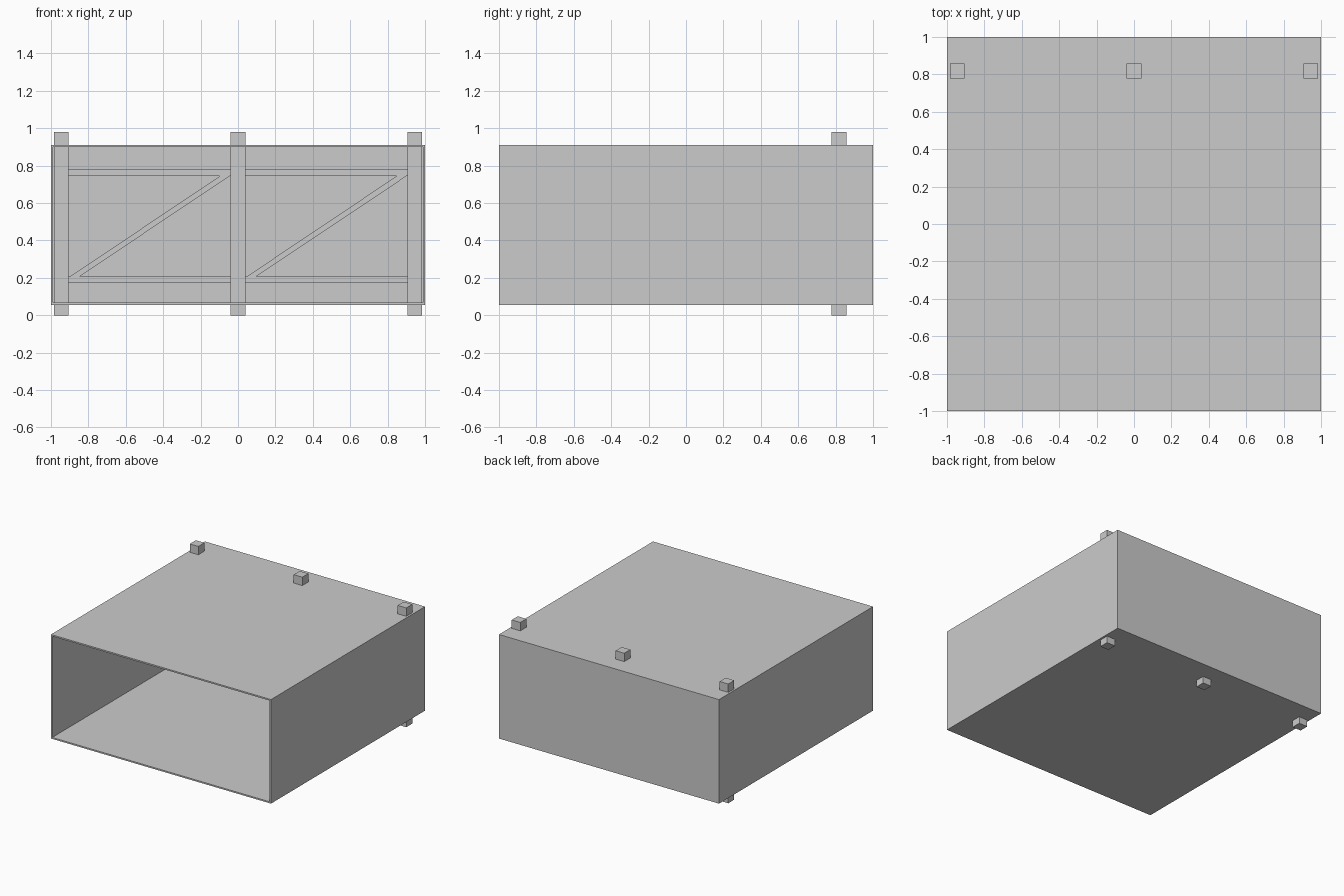
import bpy, bmesh

if "Cube" in bpy.data.objects:
    bpy.data.objects.remove(bpy.data.objects["Cube"])

def prism(name, profile, y0, y1):
    """Extrude an (x, z) outline along y."""
    bm = bmesh.new()
    face = bm.faces.new([bm.verts.new((x, y0, z)) for x, z in profile])
    ext = bmesh.ops.extrude_face_region(bm, geom=[face])
    bmesh.ops.translate(bm, vec=(0, y1 - y0, 0),
                        verts=[v for v in ext["geom"] if isinstance(v, bmesh.types.BMVert)])
    bmesh.ops.recalc_face_normals(bm, faces=bm.faces)
    mesh = bpy.data.meshes.new(name)
    bm.to_mesh(mesh)
    bm.free()
    obj = bpy.data.objects.new(name, mesh)
    bpy.context.collection.objects.link(obj)
    return obj

def box(name, x0, x1, y0, y1, z0, z1):
    return prism(name, [(x0, z0), (x1, z0), (x1, z1), (x0, z1)], y0, y1)

# Open-fronted shell: closed block with the front face removed, walls thickened inward
Z0, Z1, WALL = 0.056, 0.911, 0.012
shell = box("open_front_shell", -1, 1, -1, 1, Z0, Z1)
bm = bmesh.new()
bm.from_mesh(shell.data)
front = [f for f in bm.faces if f.normal.y < -0.9]
bmesh.ops.delete(bm, geom=front, context='FACES')
bm.to_mesh(shell.data)
bm.free()
solid = shell.modifiers.new("wall_thickness", 'SOLIDIFY')
solid.thickness = WALL
solid.offset = -1
solid.use_even_offset = True

# Posts running through floor and roof
YC, HALF, SPACING = 0.818, 0.039, 0.945
for side, x in (("left", -SPACING), ("middle", 0), ("right", SPACING)):
    box(f"{side}_post", x - HALF, x + HALF, YC - HALF, YC + HALF, 0, 0.98)

# Rails and diagonal brace in each bay
for side, x0 in (("left", -SPACING), ("right", 0)):
    a, b = x0 + HALF, x0 + SPACING - HALF
    box(f"{side}_lower_rail", a, b, YC - 0.018, YC + 0.018, 0.172, 0.206)
    box(f"{side}_upper_rail", a, b, YC - 0.018, YC + 0.018, 0.745, 0.779)
    prism(f"{side}_brace", [(a + 0.006, 0.206), (a + 0.057, 0.206),
                            (b - 0.004, 0.745), (b - 0.057, 0.745)],
          YC - 0.016, YC + 0.016)
